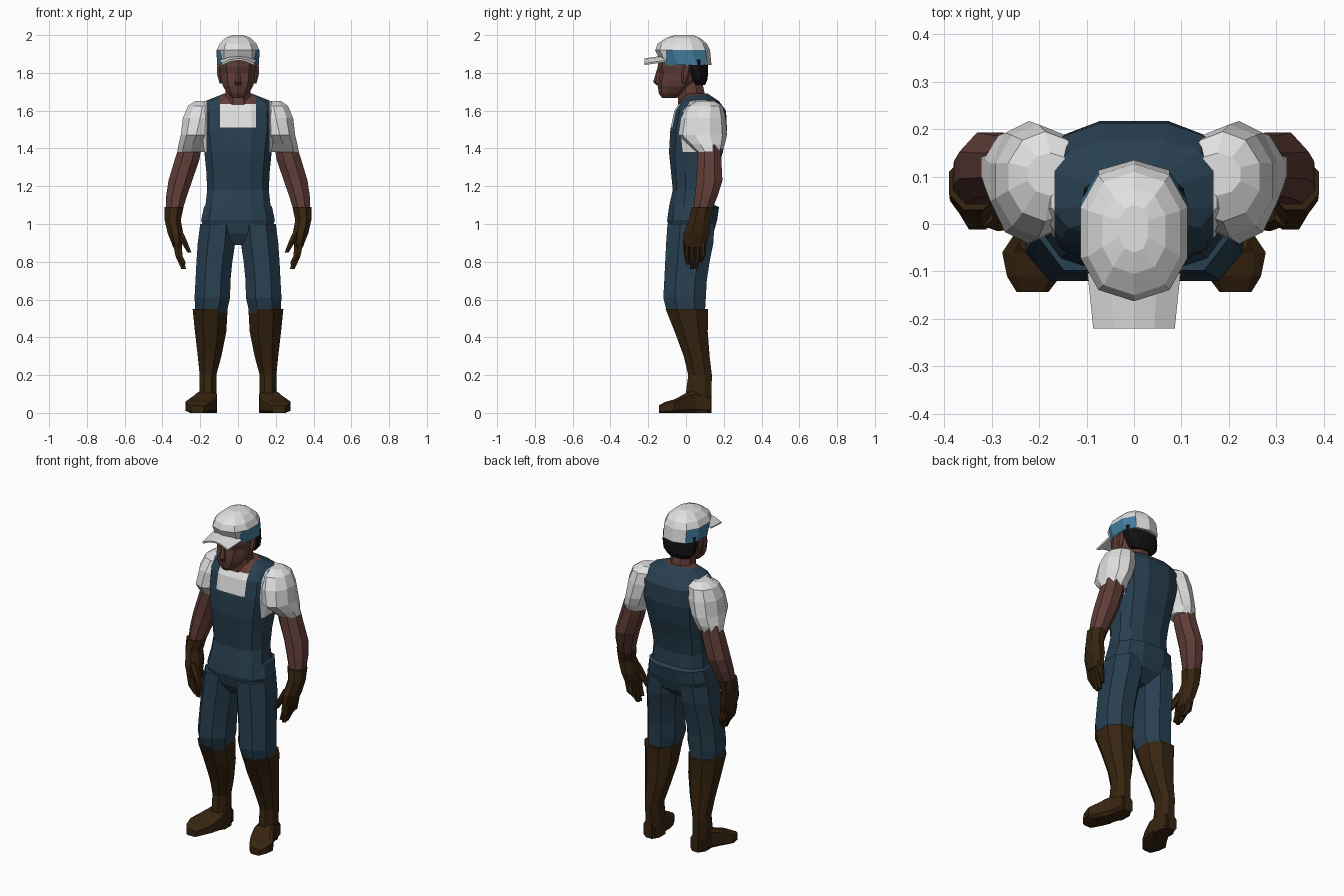
import bpy, bmesh, math
from mathutils import Vector


def material(name, r, g, b):
    m = bpy.data.materials.new(name)
    m.diffuse_color = (r, g, b, 1)
    return m


DENIM = material("dark blue denim", 0.021, 0.050, 0.080)
WHITE = material("off white cotton", 0.75, 0.75, 0.75)
SKIN = material("brown skin", 0.115, 0.046, 0.038)
LEATHER = material("dark brown leather", 0.038, 0.018, 0.005)
HAIR = material("black hair", 0.006, 0.006, 0.006)
BLUE = material("cap blue", 0.055, 0.20, 0.33)


def finish(bm, name, mats, mirror=False, rule=None, cuts=()):
    """Cut along planes, colour faces by rule, make the object."""
    for co, no in cuts:
        bmesh.ops.bisect_plane(bm, geom=bm.verts[:] + bm.edges[:] + bm.faces[:],
                               plane_co=co, plane_no=no, dist=1e-5)
    bmesh.ops.recalc_face_normals(bm, faces=bm.faces)
    if rule:
        for f in bm.faces:
            f.material_index = rule(f.calc_center_median(), f.normal)
    me = bpy.data.meshes.new(name)
    bm.to_mesh(me)
    bm.free()
    for m in mats:
        me.materials.append(m)
    ob = bpy.data.objects.new(name, me)
    bpy.context.collection.objects.link(ob)
    if mirror:
        ob.modifiers.new("Mirror", 'MIRROR').use_mirror_merge = False
    return ob


def loft(name, rings, mats, n=8, power=1.0, axis='z', **kw):
    """Skin rings (t, a0, a1, b0, b1) along an axis; each ring fills its box."""
    bm = bmesh.new()
    loops = []
    unit = []
    for i in range(n):
        t = 2 * math.pi * (i + 0.5) / n
        c, s = math.cos(t), math.sin(t)
        unit.append((math.copysign(abs(c) ** power, c), math.copysign(abs(s) ** power, s)))
    mx = max(abs(u[0]) for u in unit)
    my = max(abs(u[1]) for u in unit)
    for t, a0, a1, b0, b1 in rings:
        loop = []
        for u, v in unit:
            a = (a0 + a1) / 2 + (a1 - a0) / 2 * u / mx
            b = (b0 + b1) / 2 + (b1 - b0) / 2 * v / my
            loop.append(bm.verts.new((a, b, t) if axis == 'z' else (a, t, b)))
        loops.append(loop)
    for p, q in zip(loops, loops[1:]):
        for i in range(n):
            j = (i + 1) % n
            bm.faces.new((p[i], p[j], q[j], q[i]))
    bm.faces.new(loops[0])
    bm.faces.new(loops[-1])
    return finish(bm, name, mats, **kw)


def centred(rows):
    return [(z, -w, w, y0, y1) for z, w, y0, y1 in rows]


# Torso: overalls with a shirt showing at the chest and sides
def torso_rule(c, n):
    if c.z > 1.38 and abs(c.x) > 0.168:
        return 1
    if c.y < 0.06 and c.z > 1.51 and abs(c.x) < 0.095:
        return 2 if c.z > 1.635 else 1
    return 0


X, Z = Vector((1, 0, 0)), Vector((0, 0, 1))
loft("overalls_torso", centred([
    (0.89, 0.04, -0.05, 0.08), (0.95, 0.17, -0.085, 0.145), (1.02, 0.195, -0.10, 0.165),
    (1.09, 0.180, -0.09, 0.175), (1.10, 0.172, -0.088, 0.150), (1.18, 0.163, -0.07, 0.145),
    (1.28, 0.168, -0.08, 0.165), (1.38, 0.178, -0.09, 0.195), (1.50, 0.195, -0.083, 0.217),
    (1.60, 0.195, -0.062, 0.212), (1.65, 0.175, -0.03, 0.175), (1.69, 0.075, 0.0, 0.115)]),
    [DENIM, WHITE, SKIN], n=12, power=0.75, rule=torso_rule,
    cuts=[(X * 0.095, X), (X * -0.095, X), (X * 0.168, X), (X * -0.168, X),
          (Z * 1.51, Z), (Z * 1.635, Z)])

# Trouser legs and boots
loft("trouser_leg", [
    (1.00, 0.01, 0.200, -0.098, 0.15), (0.90, 0.015, 0.213, -0.105, 0.145),
    (0.80, 0.030, 0.220, -0.11, 0.125), (0.70, 0.040, 0.225, -0.115, 0.11),
    (0.61, 0.042, 0.230, -0.12, 0.105), (0.53, 0.060, 0.225, -0.10, 0.10)],
    [DENIM], power=0.9, mirror=True)
loft("boot_shaft", [
    (0.55, 0.055, 0.240, -0.108, 0.117), (0.43, 0.062, 0.228, -0.06, 0.115),
    (0.30, 0.088, 0.213, -0.012, 0.125), (0.20, 0.115, 0.203, 0.012, 0.137),
    (0.11, 0.115, 0.203, 0.0, 0.135), (0.0, 0.112, 0.20, 0.0, 0.135)],
    [LEATHER], power=0.9, mirror=True)
loft("boot_foot", [
    (0.13, 0.120, 0.195, 0, 0.09), (0.05, 0.112, 0.210, 0, 0.12),
    (0.0, 0.112, 0.238, 0, 0.105), (-0.06, 0.128, 0.278, 0, 0.072),
    (-0.11, 0.155, 0.268, 0, 0.058), (-0.143, 0.180, 0.248, 0, 0.04)],
    [LEATHER], power=0.45, axis='y', mirror=True)

# Sleeves and arms
loft("shirt_sleeve", [
    (1.652, 0.13, 0.225, 0.06, 0.15), (1.625, 0.11, 0.265, 0.005, 0.195),
    (1.56, 0.11, 0.292, -0.028, 0.210), (1.47, 0.14, 0.303, -0.042, 0.217),
    (1.42, 0.165, 0.315, 0.012, 0.205), (1.38, 0.178, 0.322, 0.055, 0.187)],
    [WHITE], n=10, mirror=True)
loft("bare_arm", [
    (1.42, 0.19, 0.31, 0.065, 0.185), (1.34, 0.205, 0.335, 0.06, 0.187),
    (1.23, 0.242, 0.368, 0.055, 0.193), (1.15, 0.270, 0.380, 0.047, 0.168),
    (1.07, 0.295, 0.382, 0.04, 0.135)],
    [SKIN], mirror=True)

# Gloves: palm, four fingers and a thumb
loft("glove_palm", [
    (1.09, 0.288, 0.390, 0.03, 0.143), (1.02, 0.303, 0.388, 0.015, 0.130),
    (0.95, 0.290, 0.372, -0.012, 0.125), (0.90, 0.295, 0.352, -0.012, 0.112),
    (0.875, 0.298, 0.343, -0.008, 0.105)],
    [LEATHER], mirror=True)
for i, tip in enumerate((0.785, 0.762, 0.765, 0.795)):
    a, b = -0.01 + 0.029 * i, 0.0 + 0.021 * i
    loft(f"glove_finger_{i + 1}", [
        (0.90, 0.300, 0.345, a, a + 0.029), (0.83, 0.293, 0.331, a, a + 0.027),
        (tip, 0.276, 0.300, b, b + 0.02)],
        [LEATHER], n=6, mirror=True)
loft("glove_thumb", [
    (0.97, 0.298, 0.335, -0.005, 0.05), (0.91, 0.270, 0.305, -0.015, 0.035),
    (0.85, 0.247, 0.268, -0.012, 0.018)],
    [LEATHER], n=6, mirror=True)

# Neck and head
loft("neck", centred([
    (1.60, 0.085, -0.045, 0.12), (1.66, 0.068, -0.042, 0.105), (1.76, 0.062, -0.045, 0.085)]),
    [SKIN])
loft("head", centred([
    (1.668, 0.030, -0.128, -0.05), (1.69, 0.055, -0.143, 0.0), (1.73, 0.080, -0.150, 0.05),
    (1.76, 0.088, -0.150, 0.08), (1.80, 0.092, -0.142, 0.09), (1.83, 0.097, -0.150, 0.10),
    (1.89, 0.098, -0.145, 0.10)]),
    [SKIN], n=10)
loft("nose", centred([
    (1.735, 0.016, -0.158, -0.12), (1.752, 0.018, -0.174, -0.12), (1.825, 0.008, -0.152, -0.12)]),
    [SKIN], n=6)
loft("ear", [
    (1.745, 0.085, 0.098, -0.02, 0.0), (1.79, 0.085, 0.110, -0.025, 0.02),
    (1.83, 0.085, 0.112, -0.015, 0.025), (1.85, 0.085, 0.105, -0.01, 0.02)],
    [SKIN], n=6, mirror=True)
loft("hair", centred([
    (1.735, 0.070, 0.035, 0.100), (1.765, 0.095, 0.015, 0.114),
    (1.81, 0.105, -0.005, 0.117), (1.87, 0.107, -0.03, 0.115)]),
    [HAIR], n=10)

# Cap crown with blue side panels
loft("cap_crown", centred([
    (1.843, 0.112, -0.125, 0.135), (1.92, 0.113, -0.163, 0.127), (1.955, 0.097, -0.150, 0.110),
    (1.985, 0.066, -0.105, 0.075), (2.0, 0.030, -0.06, 0.04)]),
    [WHITE, BLUE], n=10, power=0.85,
    rule=lambda c, n: 1 if 1.85 < c.z < 1.92 and -0.10 < c.y < 0.105 and abs(c.x) > 0.06 else 0,
    cuts=[(Vector((0, y, 0)), Vector((0, 1, 0))) for y in (-0.105, 0.108)])

# Cap brim: an arched sheet given thickness
bm = bmesh.new()
bmesh.ops.create_grid(bm, x_segments=4, y_segments=2, size=1)
for v in bm.verts:
    u, w = v.co.x, v.co.y
    v.co = (u * (0.092 + 0.006 * w), -0.162 + 0.058 * w,
            1.885 + 0.008 * w - 0.026 * u * u)
brim = finish(bm, "cap_brim", [WHITE])
brim.modifiers.new("Solidify", 'SOLIDIFY').thickness = 0.01
